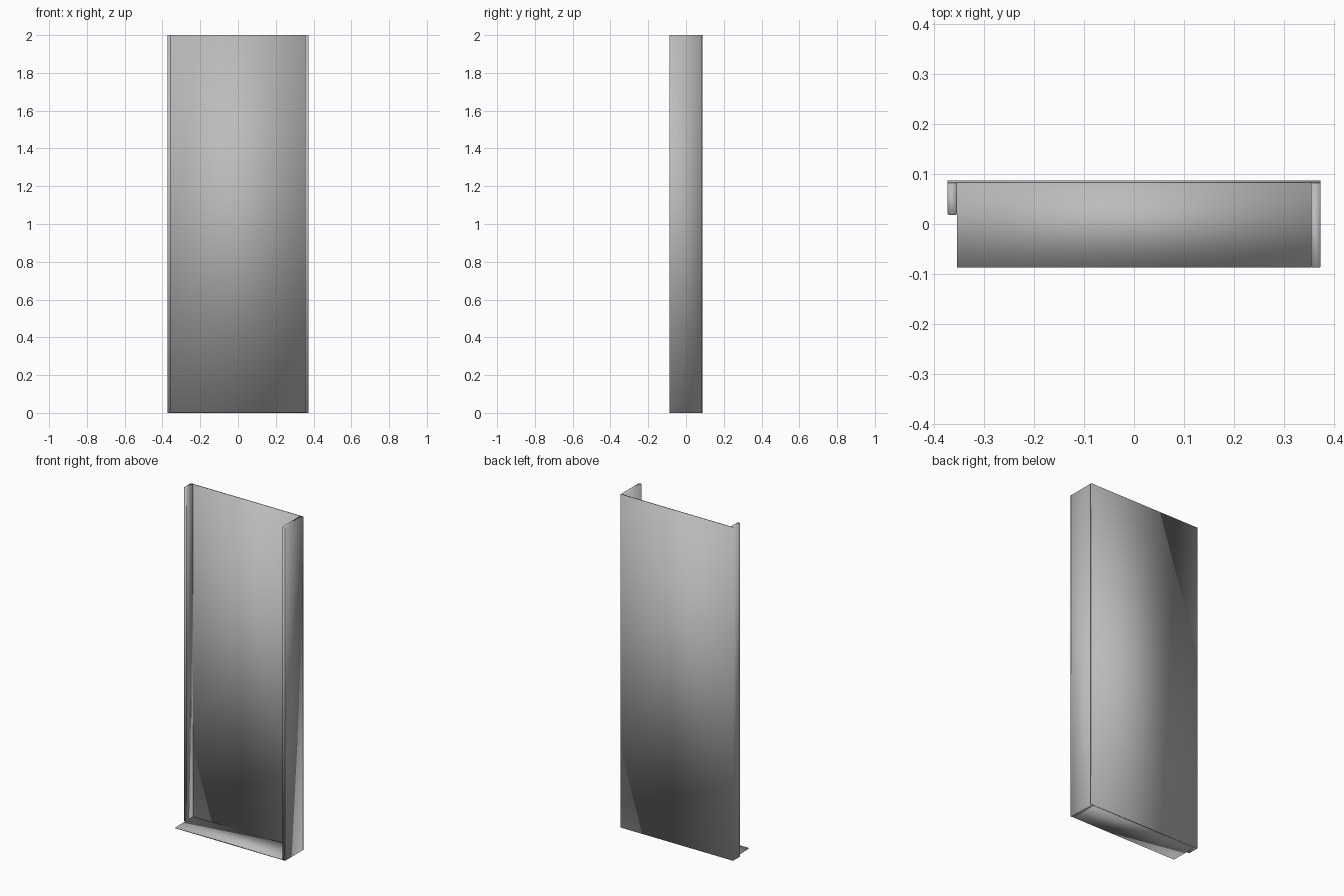
import bpy, bmesh

if "Cube" in bpy.data.objects:
    bpy.data.objects.remove(bpy.data.objects["Cube"])

mat = bpy.data.materials.new("neutral grey")
mat.diffuse_color = (0.5, 0.5, 0.5, 1)
mat.use_nodes = True
mat.node_tree.nodes["Principled BSDF"].inputs["Base Color"].default_value = mat.diffuse_color


def box(name, lo, hi, round_front=0.0):
    """Box between two corners; optionally softens its front upright edges."""
    bm = bmesh.new()
    bmesh.ops.create_cube(bm, size=1)
    for v in bm.verts:
        v.co = [(a + b) / 2 + c * (b - a) for a, b, c in zip(lo, hi, v.co)]
    if round_front:
        edges = [e for e in bm.edges
                 if all(abs(v.co.y - lo[1]) < 1e-5 for v in e.verts)
                 and abs(e.verts[0].co.z - e.verts[1].co.z) > 0.1]
        bmesh.ops.bevel(bm, geom=edges, offset=round_front, segments=2,
                        profile=0.5, affect='EDGES')
    # the whole sheet is softly shaded, including across its folds
    for f in bm.faces:
        f.smooth = True
    mesh = bpy.data.meshes.new(name)
    bm.to_mesh(mesh)
    bm.free()
    mesh.materials.append(mat)
    obj = bpy.data.objects.new(name, mesh)
    bpy.context.collection.objects.link(obj)
    return obj


X, Y, T = 0.374, 0.087, 0.005   # half width, half depth, sheet thickness
FLANGE = 0.019                  # flange width

# Tall back sheet
box("back_panel", (-X, Y - T, 0), (X, Y, 2))
# Short left flange and full-depth right flange
box("left_flange", (-X, 0.018, 0), (-X + FLANGE, Y - T, 2), 0.003)
box("right_flange", (X - FLANGE, -Y, 0), (X, Y - T, 2), 0.002)
# Thin bottom shelf
box("bottom_plate", (-X + FLANGE, -Y, 0), (X - FLANGE, Y - T, 0.006))
